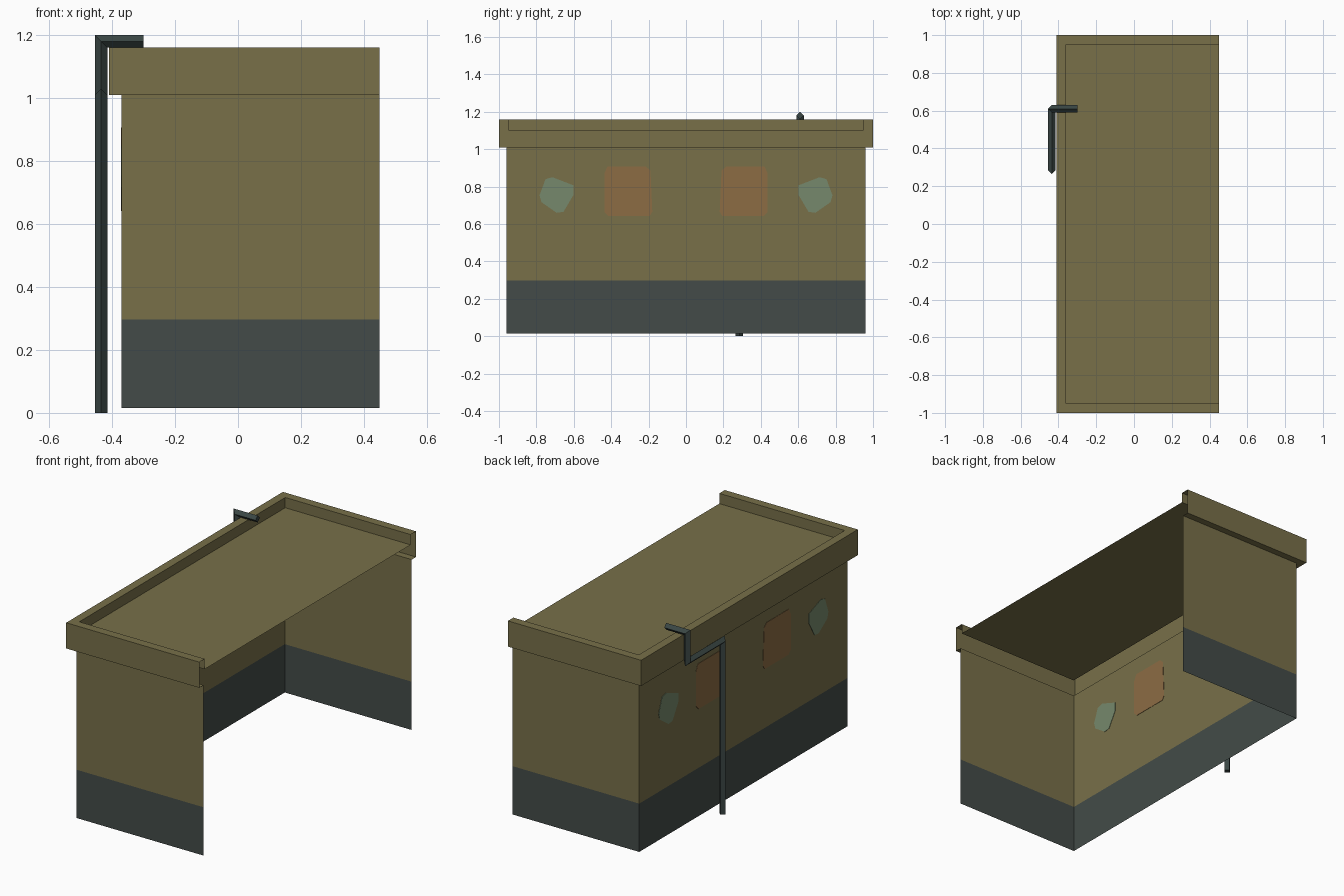
import bpy, bmesh
from mathutils import Vector

if "Cube" in bpy.data.objects:
    bpy.data.objects.remove(bpy.data.objects["Cube"])


def lin(h):
    out = []
    for i in (0, 2, 4):
        c = int(h[i:i + 2], 16) / 255
        out.append(c / 12.92 if c <= 0.04045 else ((c + 0.055) / 1.055) ** 2.4)
    return (*out, 1)


def material(name, h):
    m = bpy.data.materials.new(name)
    m.diffuse_color = lin(h)
    m.use_nodes = True
    m.node_tree.nodes["Principled BSDF"].inputs["Base Color"].default_value = m.diffuse_color
    return m


olive = material("olive_plaster", "787049")
slate = material("slate_base", "434B48")
orange = material("faded_orange", "8C6C44")
teal = material("faded_teal", "76896C")
pipe_mat = material("dark_pipe", "3A4644")


def finish(name, bm, mats):
    me = bpy.data.meshes.new(name)
    bm.to_mesh(me)
    bm.free()
    for m in mats:
        me.materials.append(m)
    ob = bpy.data.objects.new(name, me)
    bpy.context.collection.objects.link(ob)
    return ob


# Three-sided shell: one wall and parapet profile swept round a U, open at +x
profile = [(0, 0.015), (0, 0.297), (0, 1.01), (0.04, 1.01),
           (0.04, 1.16), (-0.01, 1.16), (-0.01, 1.1)]   # (outset, z)
bm = bmesh.new()
rows = []
for o, z in profile:
    x, y = -0.37 - o, 0.96 + o
    rows.append([bm.verts.new((px, py, z)) for px, py in
                 ((0.45, y), (x, y), (x, -y), (0.45, -y))])
for i, (lo, hi) in enumerate(zip(rows, rows[1:])):
    for j in range(3):
        f = bm.faces.new((lo[j], lo[j + 1], hi[j + 1], hi[j]))
        f.material_index = 1 if i == 0 else 0
bm.faces.new(rows[-1])      # flat roof
finish("building_shell", bm, [olive, slate])


# Painted patches: very thin plates showing on both sides of the back wall
def patch(name, pts, side, mat):
    bm = bmesh.new()
    f = bm.faces.new([bm.verts.new((-0.372, side * y, z)) for y, z in pts])
    ext = bmesh.ops.extrude_face_region(bm, geom=[f], use_keep_orig=True)
    bmesh.ops.translate(bm, vec=(0.004, 0, 0), verts=[
        v for v in ext["geom"] if isinstance(v, bmesh.types.BMVert)])
    bmesh.ops.recalc_face_normals(bm, faces=bm.faces)
    finish(name, bm, [mat])


square = [(0.18, 0.665), (0.195, 0.642), (0.415, 0.642), (0.437, 0.665),
          (0.437, 0.87), (0.42, 0.907), (0.215, 0.907), (0.19, 0.885)]
blob = [(0.783, 0.754), (0.751, 0.84), (0.714, 0.85), (0.602, 0.807),
        (0.602, 0.755), (0.655, 0.665), (0.692, 0.66), (0.773, 0.717)]
for side, label in ((-1, "near"), (1, "far")):
    patch("orange_patch_" + label, square, side, orange)
    patch("teal_patch_" + label, blob, side, teal)

# Bent pipe: diamond section swept with mitred corners
path = [Vector(p) for p in ((-0.435, 0.285, 0), (-0.435, 0.285, 1.01),
                            (-0.435, 0.61, 1.01), (-0.435, 0.61, 1.18),
                            (-0.30, 0.61, 1.18))]
dirs = [(b - a).normalized() for a, b in zip(path, path[1:])]
r = 0.02
offs = [Vector(o) for o in ((r, 0, 0), (0, r, 0), (-r, 0, 0), (0, -r, 0))]
bm = bmesh.new()
rings = []
for i, p in enumerate(path):
    if 0 < i < len(path) - 1:
        d1, d2 = dirs[i - 1], dirs[i]
        n = d1 + d2
        offs = [o - d1 * (o.dot(n) / d1.dot(n)) for o in offs]
    rings.append([bm.verts.new(p + o) for o in offs])
    if i < len(dirs):
        offs = [o - dirs[i] * o.dot(dirs[i]) for o in offs]
for a, b in zip(rings, rings[1:]):
    for j in range(4):
        k = (j + 1) % 4
        bm.faces.new((a[j], a[k], b[k], b[j]))
bm.faces.new(rings[0])
bm.faces.new(rings[-1])
bmesh.ops.recalc_face_normals(bm, faces=bm.faces)
finish("drain_pipe", bm, [pipe_mat])
